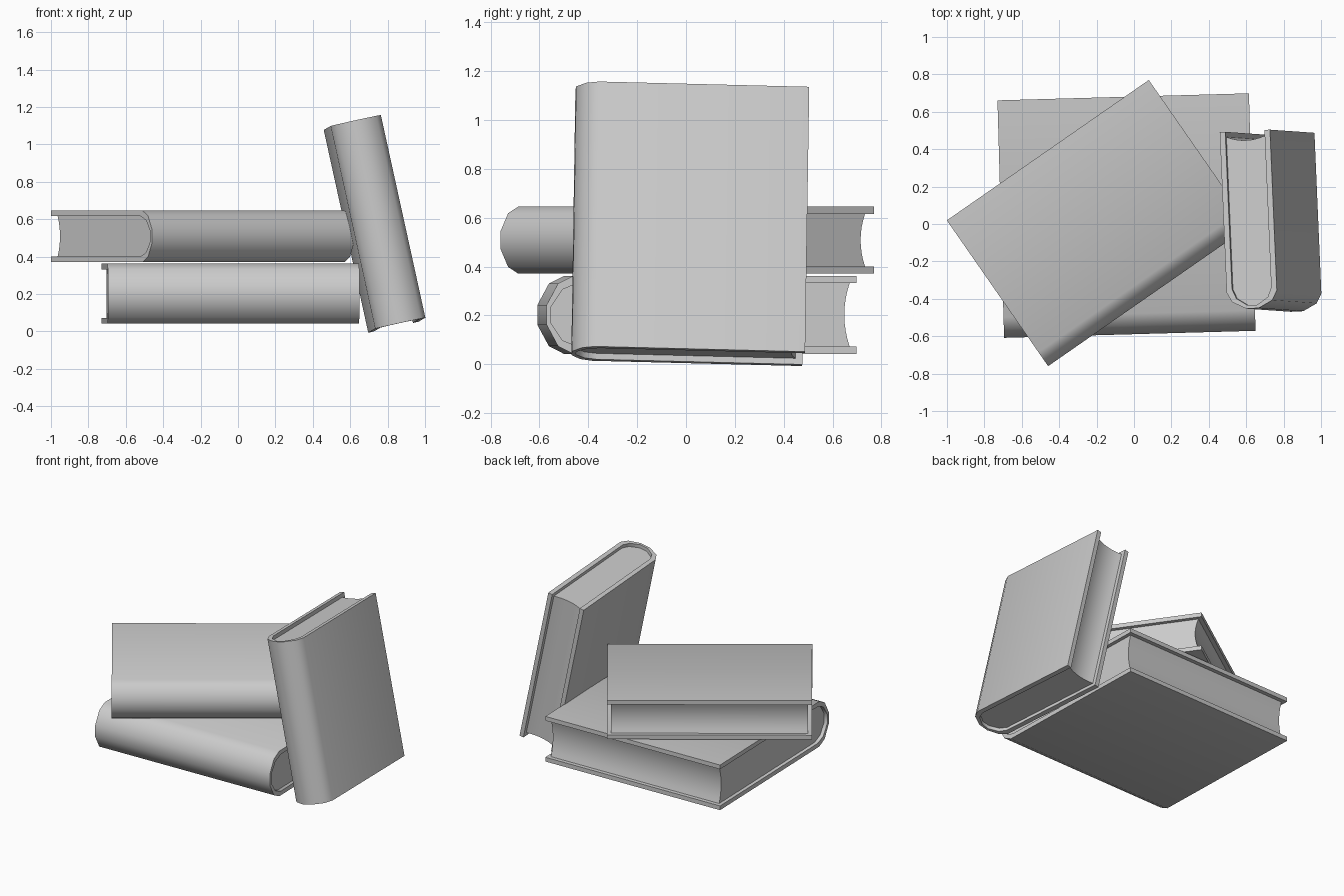
import bpy, bmesh, math
from mathutils import Matrix, Vector

if "Cube" in bpy.data.objects:
    bpy.data.objects.remove(bpy.data.objects["Cube"], do_unlink=True)

grey = bpy.data.materials.new("plain_grey")
grey.use_nodes = True
colour = (0.6, 0.6, 0.6, 1)
grey.diffuse_color = colour
grey.node_tree.nodes["Principled BSDF"].inputs["Base Color"].default_value = colour


def prism(name, profile, length, matrix, smooth):
    """Extrude a closed (depth, thickness) profile along the length of the book."""
    bm = bmesh.new()
    face = bm.faces.new([bm.verts.new((-length / 2, y, z)) for y, z in profile])
    ext = bmesh.ops.extrude_face_region(bm, geom=[face])
    bmesh.ops.translate(bm, vec=(length, 0, 0),
                        verts=[v for v in ext["geom"] if isinstance(v, bmesh.types.BMVert)])
    bmesh.ops.recalc_face_normals(bm, faces=bm.faces)
    mesh = bpy.data.meshes.new(name)
    bm.to_mesh(mesh)
    bm.free()
    mesh.materials.append(grey)
    obj = bpy.data.objects.new(name, mesh)
    bpy.context.collection.objects.link(obj)
    obj.matrix_world = matrix
    bpy.ops.object.select_all(action="DESELECT")
    obj.select_set(True)
    bpy.context.view_layer.objects.active = obj
    bpy.ops.object.shade_smooth_by_angle(angle=math.radians(smooth))


def mirrored(half):
    """Complete an upper half profile with its reflection below."""
    return half + [(y, -z) for y, z in reversed(half)]


def book(name, length, depth, thick, curve, matrix):
    h, d, board, skin = thick / 2, depth / 2, 0.03, 0.018
    shape = ((1, 1), (0.43, 0.8), (0, 0.25))
    outer = [(d, h)] + [(-d + curve * a, h * b) for a, b in shape]
    inner = [(d, h - board)] + [(-d + skin + curve * a, (h - board) * b) for a, b in shape]
    # Cover: two boards joined by a rounded spine
    prism(name + "_cover", mirrored(outer) + mirrored(inner)[::-1], length, matrix, 50)
    # Pages: block with a hollow fore edge
    hollow = []
    for i in range(9):
        t = 1 - i / 4
        hollow.append((d - 0.05 + 0.022 * t * t, (h - board) * t))
    pages = hollow[::-1] + mirrored(inner[1:])
    prism(name + "_pages", pages, length - 0.05, matrix, 40)


def flat(x, y, z, degrees):
    return Matrix.Translation((x, y, z)) @ Matrix.Rotation(math.radians(degrees), 4, "Z")


# Two books lying on one another
book("bottom_book", 1.345, 1.27, 0.32, 0.11, flat(-0.04, 0.045, 0.202, 1.6))
book("top_book", 1.315, 0.949, 0.275, 0.09, flat(-0.19, 0.005, 0.508, 34.8))

# Book leaning against the pile, spine forward
across = Vector((-0.043, 1, -0.025)).normalized()
up = Vector((-0.215, 0.02, 0.978))
up = (up - across * up.dot(across)).normalized()
lean = Matrix((up, across, up.cross(across))).transposed().to_4x4()
book("leaning_book", 1.11, 0.95, 0.275, 0.09, Matrix.Translation((0.732, 0.015, 0.576)) @ lean)
